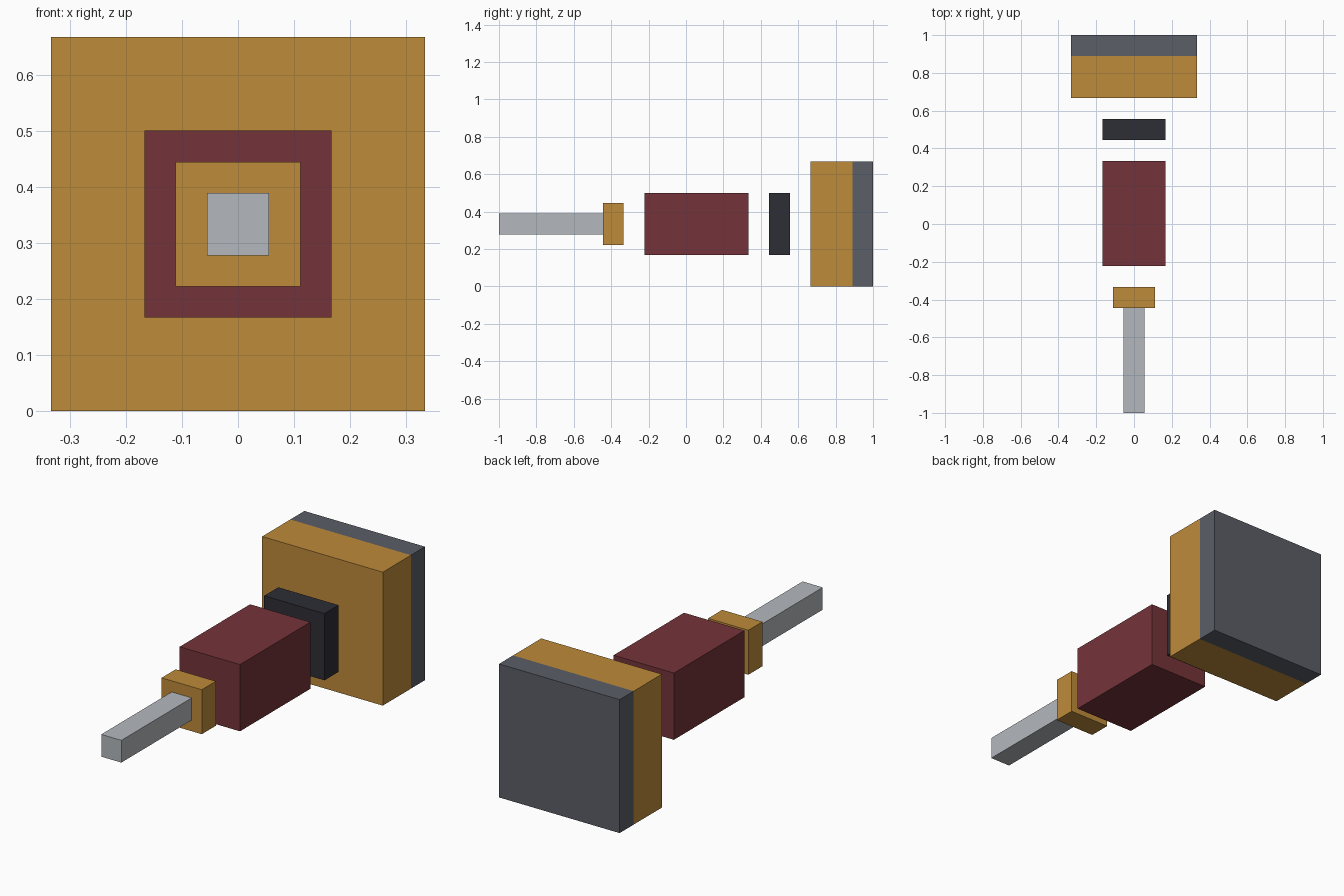
import bpy

cube = bpy.data.objects.get("Cube")
if cube:
    bpy.data.objects.remove(cube, do_unlink=True)

UNIT = 1 / 9       # every part sits on a grid of ninths
AXIS_Z = 3         # height of the shared centre line, in units


def linear(c):
    c /= 255
    return c / 12.92 if c <= 0.04045 else ((c + 0.055) / 1.055) ** 2.4


def material(name, *rgb):
    colour = (*[linear(c) for c in rgb], 1)
    mat = bpy.data.materials.new(name)
    mat.use_nodes = True
    mat.diffuse_color = colour
    mat.node_tree.nodes["Principled BSDF"].inputs["Base Color"].default_value = colour
    return mat


def block(name, start, end, half, mat):
    """Square block on the centre line, from start to end along y."""
    bpy.ops.mesh.primitive_cube_add(
        size=1, location=(0, (start + end) / 2 * UNIT, AXIS_Z * UNIT))
    obj = bpy.context.object
    obj.name = name
    obj.scale = (2 * half * UNIT, (end - start) * UNIT, 2 * half * UNIT)
    bpy.ops.object.transform_apply(location=False, rotation=False, scale=True)
    obj.data.materials.append(mat)


silver = material("silver", 180, 184, 189)
gold = material("gold", 190, 139, 58)
maroon = material("maroon", 117, 52, 58)
charcoal = material("charcoal", 45, 45, 54)
slate = material("slate grey", 91, 94, 103)

# Parts in order from front to back
block("front_rod", -9, -4, 0.5, silver)
block("collar", -4, -3, 1, gold)
block("body", -2, 3, 1.5, maroon)
block("spacer", 4, 5, 1.5, charcoal)
block("rear_block", 6, 8, 3, gold)
block("back_plate", 8, 9, 3, slate)
